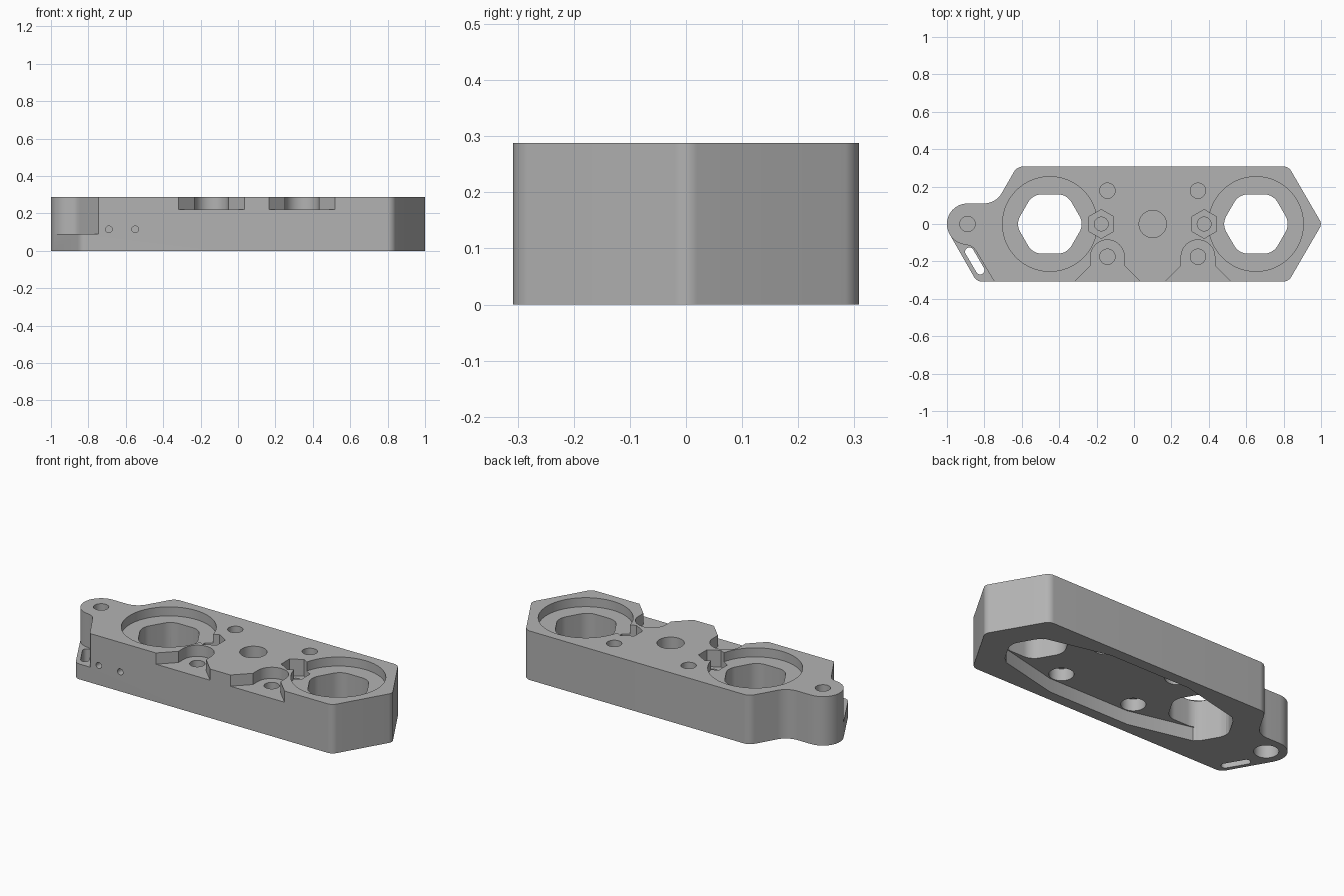
import bpy, bmesh, math
from mathutils import Vector

if "Cube" in bpy.data.objects:
    bpy.data.objects.remove(bpy.data.objects["Cube"])

HEIGHT = 0.288
CLEAR = 0.4       # above the top face
UNDER = -0.1      # below the bottom face


def rounded(points, seg=10):
    """Closed outline from (x, y, fillet radius) corners."""
    out = []
    for i, (x, y, r) in enumerate(points):
        p = Vector((x, y))
        if r == 0:
            out.append(p)
            continue
        a = (Vector(points[i - 1][:2]) - p).normalized()
        b = (Vector(points[(i + 1) % len(points)][:2]) - p).normalized()
        half = a.angle(b) / 2
        c = p + (a + b).normalized() * r / math.sin(half)
        start = p + a * r / math.tan(half) - c
        end = p + b * r / math.tan(half) - c
        sweep = math.pi - 2 * half
        sign = 1 if start.x * end.y - start.y * end.x > 0 else -1
        a0 = math.atan2(start.y, start.x)
        for k in range(seg + 1):
            t = a0 + sign * sweep * k / seg
            out.append(c + Vector((math.cos(t), math.sin(t))) * r)
    return out


def arc(x, y, r, a0, a1, n):
    return [Vector((x + r * math.cos(math.radians(a0 + (a1 - a0) * k / n)),
                    y + r * math.sin(math.radians(a0 + (a1 - a0) * k / n)))) for k in range(n + 1)]


def circle(x, y, r, n=48, turn=0):
    return arc(x, y, r, turn, turn + 360, n)[:-1]


def prism(name, outline, z0, z1):
    bm = bmesh.new()
    face = bm.faces.new([bm.verts.new((p[0], p[1], z0)) for p in outline])
    top = bmesh.ops.extrude_face_region(bm, geom=[face])["geom"]
    bmesh.ops.translate(bm, vec=(0, 0, z1 - z0), verts=[v for v in top if isinstance(v, bmesh.types.BMVert)])
    bmesh.ops.recalc_face_normals(bm, faces=bm.faces)
    mesh = bpy.data.meshes.new(name)
    bm.to_mesh(mesh)
    bm.free()
    ob = bpy.data.objects.new(name, mesh)
    bpy.context.collection.objects.link(ob)
    return ob


def cut(cutter):
    cutter.hide_render = True
    mod = body.modifiers.new("cut", "BOOLEAN")
    mod.operation, mod.solver, mod.object = "DIFFERENCE", "EXACT", cutter
    bpy.context.view_layer.objects.active = body
    bpy.ops.object.modifier_apply(modifier=mod.name)
    bpy.data.objects.remove(cutter)


def bore(name, outline, z0, z1):
    cut(prism(name, outline, z0, z1))


# Main block with rounded ear at the right end
body = prism("mounting_block", rounded([
    (1.005, 0, 0.04), (0.826, 0.308, 0.05), (-0.625, 0.308, 0.06), (-0.739, 0.11, 0.11),
    (-1.08, 0.11, 0.11), (-0.841, -0.308, 0.05), (0.826, -0.308, 0.05)]), 0, HEIGHT)

# Low step beside the ear, with its angled slot
step = arc(-0.89, 0, 0.111, 205, 264, 14) + [Vector(p) for p in (
    (-0.875, -0.117), (-0.858, -0.127), (-0.845, -0.143), (-0.755, -0.295),
    (-0.735, -0.32), (-0.735, -0.4), (-1.1, -0.4), (-1.1, -0.047))]
bore("step_cutter", step, 0.09, CLEAR)
slot = arc(-0.88, -0.148, 0.023, 30, 210, 12) + arc(-0.822, -0.247, 0.023, 210, 390, 12)
bore("slot_cutter", slot, UNDER, CLEAR)

# Elongated pocket underneath
half = [(-0.62, 0), (-0.53, -0.157), (-0.16, -0.245), (0.36, -0.245), (0.73, -0.157), (0.82, 0)]
pocket = half + [(x, -y) for x, y in half[-2:0:-1]]
bore("pocket_cutter", pocket, UNDER, 0.08)

# Round recesses, rounded hexagon openings and nut traps
for cx, nut in ((-0.45, -0.175), (0.652, 0.375)):
    bore("recess_cutter", circle(cx, 0, 0.253, 96), 0.235, CLEAR)
    hexagon = [(p.x, p.y, 0.085) for p in circle(cx, 0, 0.183, 6)]
    bore("opening_cutter", rounded(hexagon), UNDER, CLEAR)
    bore("nut_cutter", circle(nut, 0, 0.077, 6, 30), 0.19, CLEAR)
    bore("nut_hole_cutter", circle(nut, 0, 0.037, 32), 0.12, CLEAR)

# Centre socket
bore("socket_cutter", circle(0.1, 0, 0.073), 0.12, CLEAR)

# Flared notches in the front edge
for cx in (-0.142, 0.342):
    notch = arc(cx, -0.175, 0.09, 0, 180, 24) + [Vector((cx + dx, dy)) for dx, dy in (
        (-0.09, -0.222), (-0.27, -0.402), (0.27, -0.402), (0.09, -0.222))]
    bore("notch_cutter", notch, 0.222, CLEAR)

# Screw holes from above and wider bores from below, split by a thin web
for x, y in ((-0.142, 0.178), (0.342, 0.178), (-0.142, -0.175), (0.342, -0.175), (-0.89, 0)):
    bore("screw_cutter", circle(x, y, 0.041, 32), 0.16, CLEAR)
    bore("head_cutter", circle(x, y, 0.065), UNDER, 0.15)

# Small pin holes in the front face
for x in (-0.69, -0.55):
    pin = prism("pin_cutter", circle(0, 0, 0.018, 20), 0, 0.2)
    pin.rotation_euler.x = math.pi / 2
    pin.location = (x, -0.2, 0.115)
    bpy.context.view_layer.update()
    cut(pin)

# Plain grey plastic
grey = bpy.data.materials.new("grey_plastic")
grey.use_nodes = True
colour = (0.45, 0.45, 0.45, 1)
grey.diffuse_color = colour
grey.node_tree.nodes["Principled BSDF"].inputs["Base Color"].default_value = colour
body.data.materials.clear()
body.data.materials.append(grey)
for poly in body.data.polygons:
    poly.material_index = 0

# Smooth rounded walls, crisp edges
bpy.ops.object.select_all(action="DESELECT")
body.select_set(True)
bpy.context.view_layer.objects.active = body
bpy.ops.object.shade_smooth_by_angle(angle=math.radians(30))
